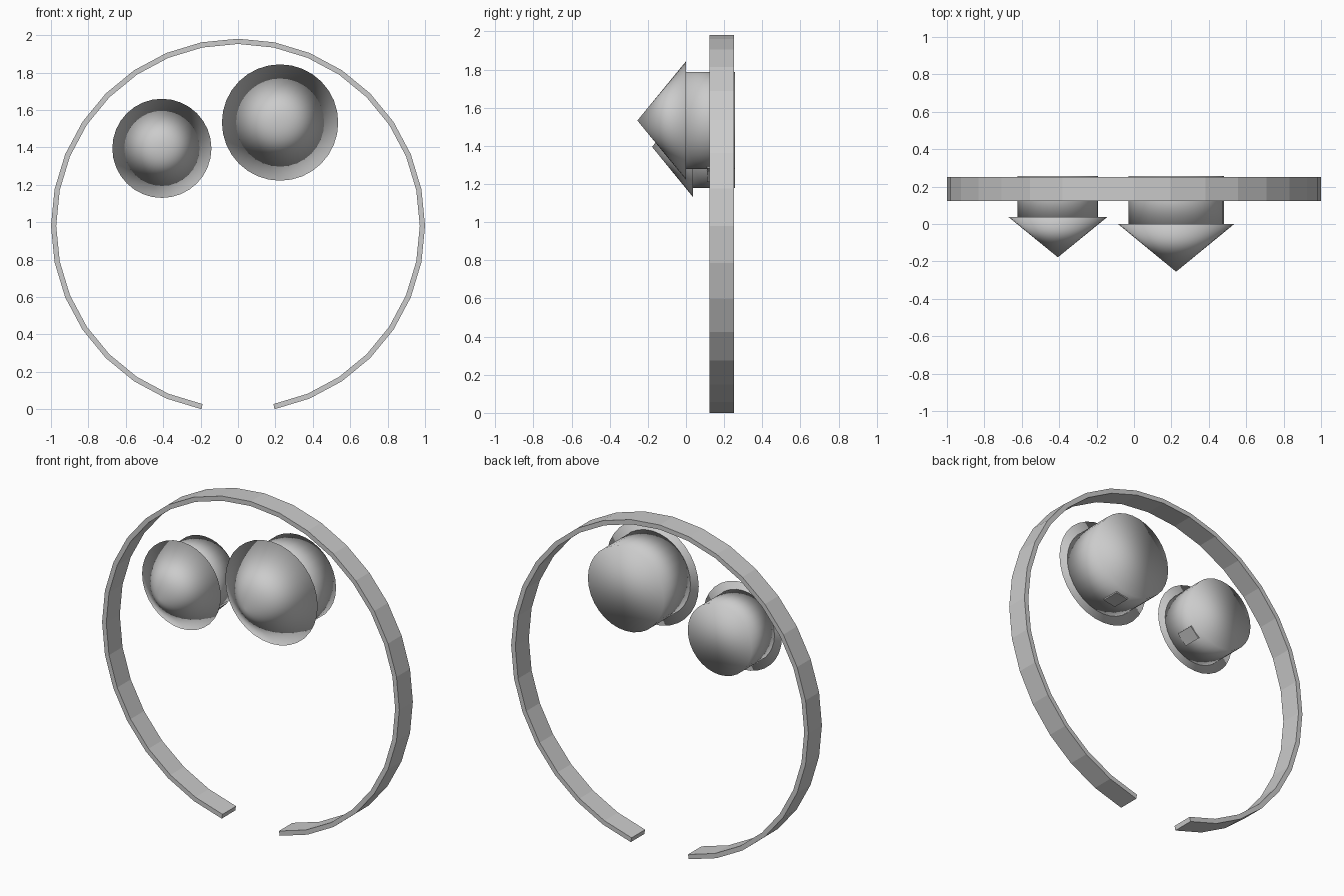
import bpy, bmesh, math
from mathutils import Matrix, Vector

if "Cube" in bpy.data.objects:
    bpy.data.objects.remove(bpy.data.objects["Cube"])


def make(name, bm, smooth):
    bmesh.ops.recalc_face_normals(bm, faces=bm.faces)
    for f in bm.faces:
        f.smooth = smooth
    me = bpy.data.meshes.new(name)
    bm.to_mesh(me)
    bm.free()
    ob = bpy.data.objects.new(name, me)
    bpy.context.collection.objects.link(ob)
    return ob


# Open band: 32-sided ring with two segments missing at the bottom
def band(name, r_out, r_in, zc, y0, y1, n=32):
    bm = bmesh.new()
    rings = []
    for i in range(1, n):
        a = -math.pi / 2 + i * 2 * math.pi / n
        c, s = math.cos(a), math.sin(a)
        rings.append([bm.verts.new((r * c, y, zc + r * s))
                      for r, y in ((r_out, y0), (r_out, y1), (r_in, y1), (r_in, y0))])
    for a, b in zip(rings, rings[1:]):
        for k in range(4):
            bm.faces.new((a[k], a[(k + 1) % 4], b[(k + 1) % 4], b[k]))
    bm.faces.new(rings[0])
    bm.faces.new(rings[-1])
    return make(name, bm, False)


# Round solid along y, from y0 (radius r0) to y1 (radius r1)
def round_part(name, x, z, y0, r0, y1, r1, n=32):
    bm = bmesh.new()
    m = Matrix.Translation((x, (y0 + y1) / 2, z)) @ Matrix.Rotation(-math.pi / 2, 4, 'X')
    bmesh.ops.create_cone(bm, cap_ends=True, segments=n, radius1=r0, radius2=r1,
                          depth=y1 - y0, matrix=m)
    return make(name, bm, True)


# Small square peg just showing through the side of a stud
def peg(name, x, z, r, angle, y0, y1, width):
    bm = bmesh.new()
    m = (Matrix.Translation((x, (y0 + y1) / 2, z)) @ Matrix.Rotation(-angle, 4, 'Y')
         @ Matrix.Translation((r - 0.04, 0, 0)) @ Matrix.Diagonal((0.09, y1 - y0, width, 1)))
    bmesh.ops.create_cube(bm, size=1, matrix=m)
    return make(name, bm, False)


band("open_band", 1.0, 0.972, 0.981, 0.122, 0.252)

# Two studs: pointed cone in front, short barrel behind
for side, x, z, tip, rim_y, rim_r, body_r, ang in (
        ("large", 0.225, 1.533, -0.255, 0.0, 0.311, 0.255, -80),
        ("small", -0.407, 1.395, -0.178, 0.038, 0.265, 0.215, -45)):
    round_part(side + "_stud_cone", x, z, tip, 0.0, rim_y, rim_r)
    round_part(side + "_stud_barrel", x, z, rim_y - 0.001, body_r, 0.257, body_r)
    peg(side + "_stud_peg", x, z, body_r, math.radians(ang), 0.11, 0.22, 0.08)
